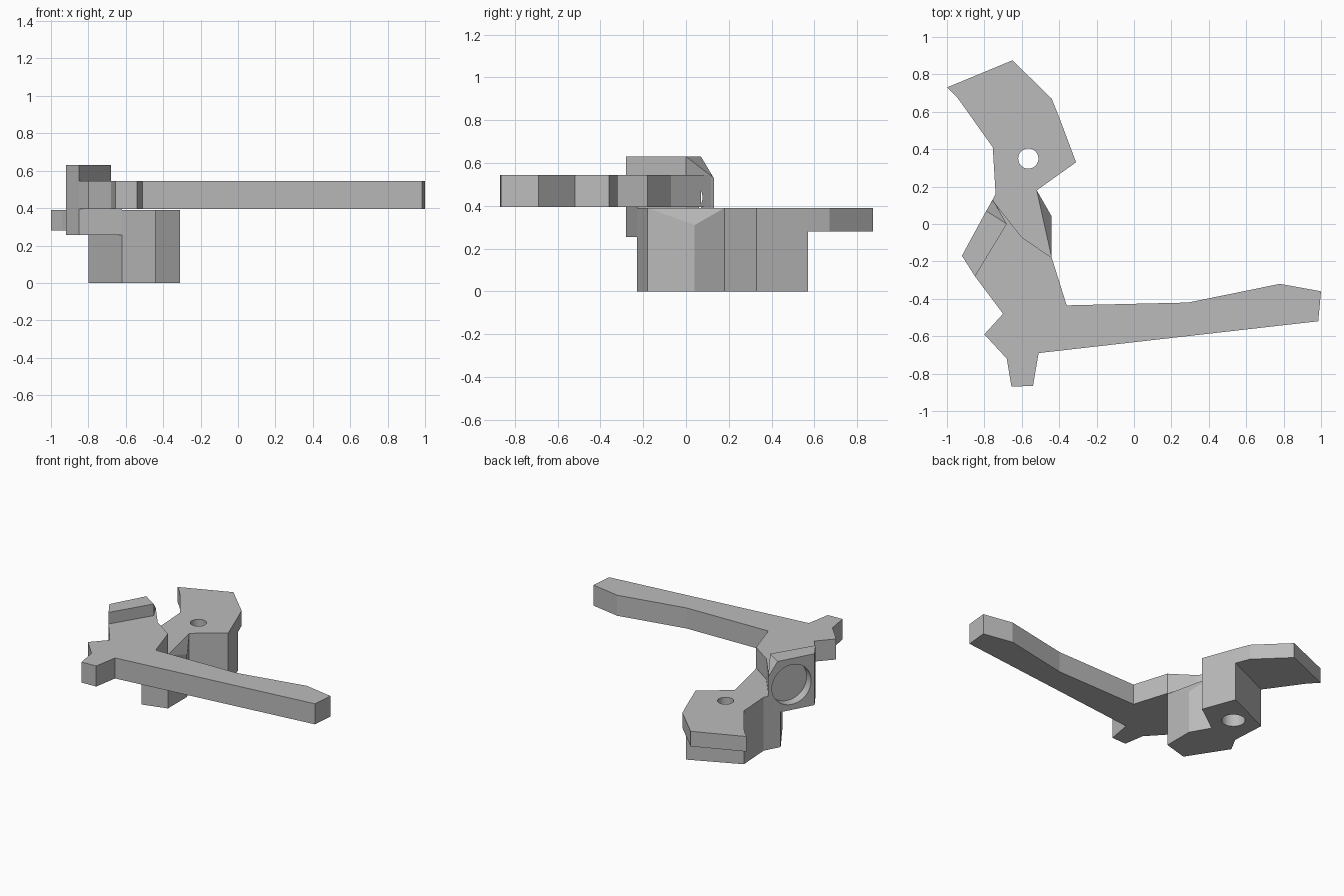
import bpy, bmesh
from mathutils import Vector

cube = bpy.data.objects.get("Cube")
if cube:
    bpy.data.objects.remove(cube, do_unlink=True)

GREY = (0.5, 0.5, 0.5, 1)
grey = bpy.data.materials.new("plain grey")
grey.use_nodes = True
grey.diffuse_color = GREY
grey.node_tree.nodes["Principled BSDF"].inputs["Base Color"].default_value = GREY


def prism(name, outline, low, high, tops=None):
    """Extrude an outline; tops optionally sets the height of each top corner."""
    bm = bmesh.new()
    base = [bm.verts.new((x, y, low)) for x, y in outline]
    tops = tops or [high] * len(outline)
    cap = [bm.verts.new((x, y, t)) for (x, y), t in zip(outline, tops)]
    bm.faces.new(base)
    bm.faces.new(cap)
    for i in range(len(base)):
        j = (i + 1) % len(base)
        bm.faces.new((base[i], base[j], cap[j], cap[i]))
    bmesh.ops.recalc_face_normals(bm, faces=bm.faces)
    mesh = bpy.data.meshes.new(name)
    bm.to_mesh(mesh)
    bm.free()
    mesh.materials.append(grey)
    obj = bpy.data.objects.new(name, mesh)
    bpy.context.collection.objects.link(obj)
    return obj


def drill(targets, center, axis, radius, depth):
    """Cut a round hole centred on a point from each target."""
    bpy.ops.mesh.primitive_cylinder_add(vertices=48, radius=radius, depth=depth, location=center)
    cutter = bpy.context.object
    cutter.name = "hole_cutter"
    cutter.hide_render = True
    cutter.rotation_euler = Vector(axis).to_track_quat('Z', 'Y').to_euler()
    cutter.data.materials.append(grey)
    for obj in targets:
        mod = obj.modifiers.new("hole", 'BOOLEAN')
        mod.operation = 'DIFFERENCE'
        mod.solver = 'EXACT'
        mod.object = cutter
        bpy.context.view_layer.objects.active = obj
        bpy.ops.object.modifier_apply(modifier=mod.name)
    bpy.data.objects.remove(cutter, do_unlink=True)


# Long lever with its hub and short tail
lever = prism("lever_arm", [
    (1.0, -0.36), (0.78, -0.32), (0.29, -0.42), (-0.36, -0.435), (-0.44, -0.18),
    (-0.60, -0.07), (-0.75, 0.12), (-0.82, -0.15), (-0.85, -0.28), (-0.70, -0.48),
    (-0.80, -0.59), (-0.68, -0.72), (-0.655, -0.87), (-0.54, -0.865),
    (-0.51, -0.69), (0.985, -0.52)], 0.395, 0.545)

# Tall pivot body under the hub
body = prism("pivot_body", [
    (-0.31, 0.33), (-0.40, 0.57), (-0.755, 0.41), (-0.74, 0.16), (-0.80, 0.05),
    (-0.62, -0.23), (-0.44, -0.18), (-0.52, 0.18)], 0, 0.39)
prism("body_sloped_corner", [(-0.52, 0.18), (-0.44, -0.18), (-0.44, 0.04)],
      0, 0.39, [0.39, 0.39, 0.31])

# Thin hook plate behind the body
prism("hook_plate", [
    (-0.40, 0.57), (-0.44, 0.67), (-0.65, 0.875), (-1.0, 0.73), (-0.94, 0.67),
    (-0.755, 0.41)], 0.28, 0.39)

# Socket block on the side of the hub, with a sloped end and a foot
socket = prism("socket_block", [
    (-0.92, -0.17), (-0.85, -0.28), (-0.68, 0.0), (-0.79, 0.07)], 0.255, 0.63)
corner = prism("socket_sloped_end", [(-0.79, 0.07), (-0.68, 0.0), (-0.755, 0.13)],
               0.255, 0.63, [0.63, 0.63, 0.53])
foot = prism("socket_foot", [(-0.85, -0.28), (-0.62, -0.23), (-0.68, 0.0)], 0.255, 0.395)

# Round socket recess, and the stepped screw hole
drill([socket, corner, body, lever, foot], (-0.84, -0.02, 0.44), (-0.876, 0.482, 0), 0.145, 0.14)
drill([body], (-0.565, 0.35, 0.2), (0, 0, 1), 0.054, 1)
drill([body], (-0.565, 0.35, 0), (0, 0, 1), 0.078, 0.4)
